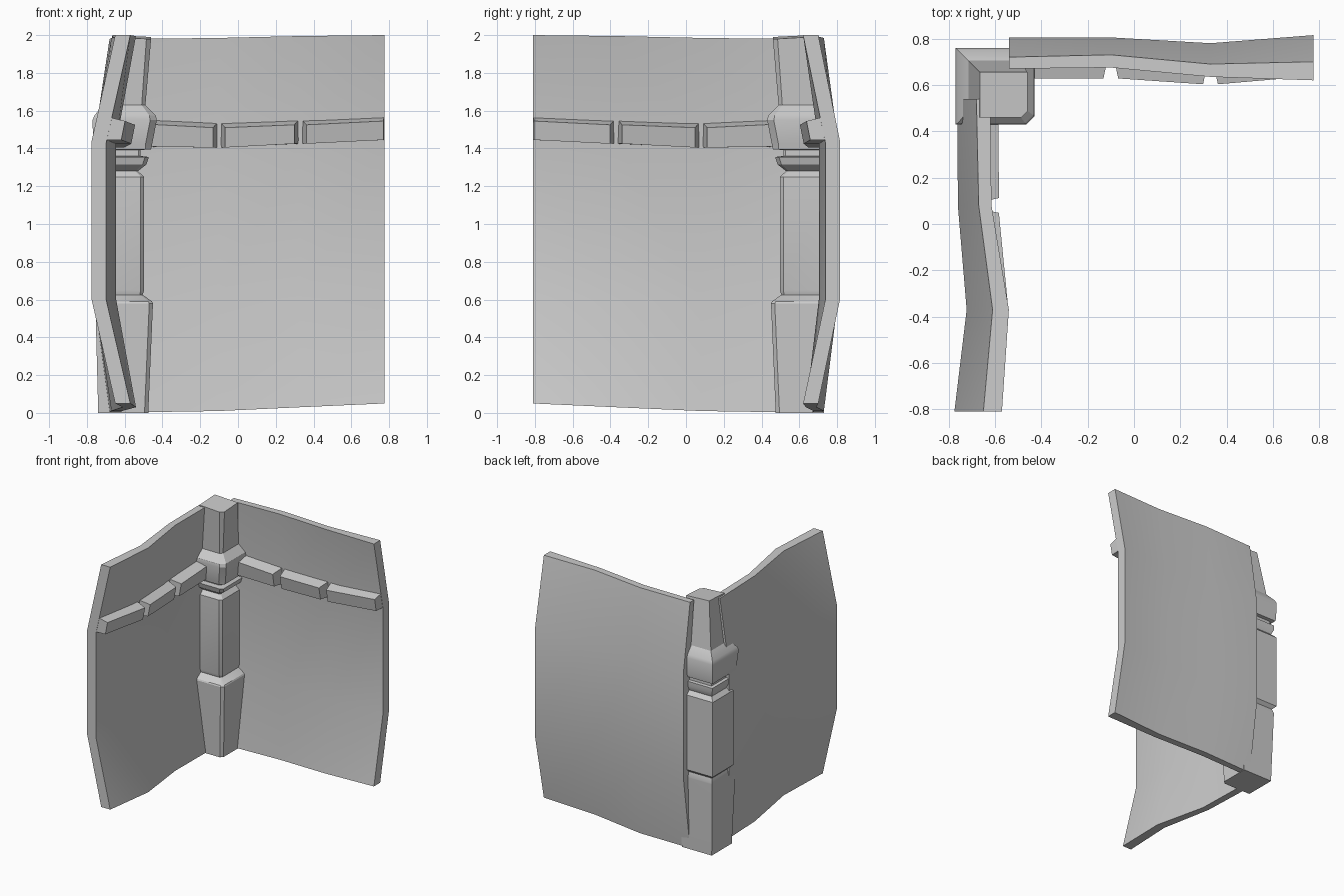
import bpy, bmesh, math

if "Cube" in bpy.data.objects:
    bpy.data.objects.remove(bpy.data.objects["Cube"])


def make_object(name, verts, faces):
    mesh = bpy.data.meshes.new(name)
    mesh.from_pydata(verts, [], faces)
    bm = bmesh.new()
    bm.from_mesh(mesh)
    bmesh.ops.recalc_face_normals(bm, faces=bm.faces)
    bm.to_mesh(mesh)
    bm.free()
    ob = bpy.data.objects.new(name, mesh)
    bpy.context.collection.objects.link(ob)
    bpy.ops.object.select_all(action='DESELECT')
    ob.select_set(True)
    bpy.context.view_layer.objects.active = ob
    bpy.ops.object.shade_smooth_by_angle(angle=math.radians(25))
    return ob


def loft(name, rings):
    """Skin equal-sized closed rings and cap both ends."""
    n = len(rings[0])
    verts = [p for r in rings for p in r]
    faces = [(k * n + i, k * n + (i + 1) % n, (k + 1) * n + (i + 1) % n, (k + 1) * n + i)
             for k in range(len(rings) - 1) for i in range(n)]
    faces += [tuple(range(n)), tuple(range((len(rings) - 1) * n, len(rings) * n))]
    return make_object(name, verts, faces)


# (s, d, z): s runs toward the corner, d points outward from the room
def left_map(s, d, z):
    return (-d, s, z)


def back_map(s, d, z):
    return (-s, d, z)


# Walls: stations hold s, middle outer d, top outer d, top inner d
LEFT = [(-.81, .775, .65, .57), (-.37, .722, .61, .54),
        (.08, .76, .67, .615), (.54, .762, .68, .62)]
BACK = [(-.775, .815, .70, .62), (-.33, .78, .69, .635),
        (.10, .805, .73, .675), (.54, .805, .72, .67)]
TOP_Z = [2.0, 1.995, 1.985, 1.98]
BOTTOM_Z = [.05, .03, .01, .003]
RAIL_Z = [(1.445, 1.565), (1.425, 1.545), (1.405, 1.53), (1.41, 1.55)]
THICK = .077


def wall(name, stations, to_world):
    rings = []
    for (s, mid, top, inner), zt, zb in zip(stations, TOP_Z, BOTTOM_Z):
        m = mid - THICK
        profile = [(top, zb), (mid, .6), (mid, 1.44), (top, zt),
                   (inner, zt), (m, 1.43), (m, .6), (inner, zb)]
        rings.append([to_world(s, d, z) for d, z in profile])
    loft(name, rings)


# Rail blocks: tapered bricks, one between each pair of wall stations
def rail(name, stations, to_world):
    for k in range(3):
        ends = []
        for j, push in ((k, 1), (k + 1, -1)):
            s, mid = stations[j][:2]
            zb, zt = RAIL_Z[j]
            back, front = mid - THICK + .03, mid - THICK - .1
            inset = .006 if j == 0 else .032
            base = s + push * (0 if j == 0 else .004)
            ends.append([to_world(base, back, zb), to_world(base, back, zt + .012),
                         to_world(s + push * inset, front, zt - .02),
                         to_world(s + push * inset, front + .02, zb)])
        loft(f"{name}_{k + 1}", ends)


for side, stations, to_world in (("left", LEFT, left_map), ("back", BACK, back_map)):
    wall(side + "_wall", stations, to_world)
    rail(side + "_rail_block", stations, to_world)

# Corner post: z, outer offset, inner offset, inner corner chamfer
POST = [(0, .74, .475, .02), (.58, .755, .45, .02), (.59, .755, .455, .02),
        (.625, .745, .505, .015), (.65, .77, .497, .018), (1.25, .77, .497, .018),
        (1.28, .74, .53, .012), (1.315, .755, .485, .02), (1.355, .757, .472, .02),
        (1.36, .735, .515, .012), (1.392, .735, .515, .012), (1.395, .763, .46, .03),
        (1.42, .767, .455, .035), (1.55, .77, .43, .035), (1.575, .76, .435, .035),
        (1.63, .715, .49, .02), (1.98, .665, .46, .025)]
rings = []
for z, o, i, c in POST:
    oy = o - .01
    lift = .02 if z == 1.98 else 0      # top tilts up toward the outer corner
    rings.append([(-o, oy, z + lift), (-o, i, z + lift * .5), (-i - c, i, z),
                  (-i, i + c, z), (-i, oy, z + lift * .5)])
loft("corner_post", rings)
